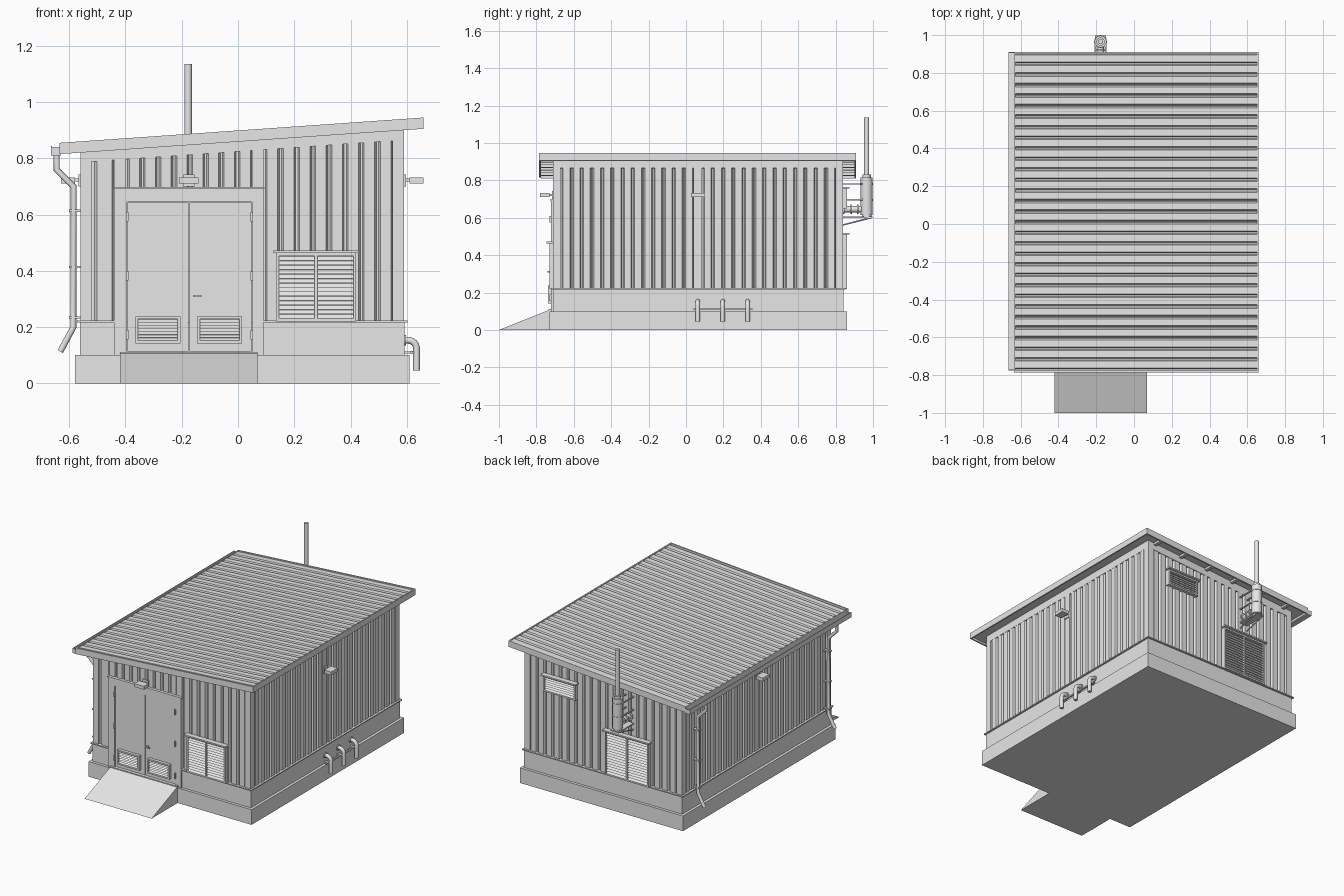
import bpy, bmesh, math
from mathutils import Vector

cube = bpy.data.objects.get("Cube")
if cube:
    bpy.data.objects.remove(cube, do_unlink=True)

GREY = 0.8
mat = bpy.data.materials.new("light_grey")
mat.use_nodes = True
mat.diffuse_color = (GREY, GREY, GREY, 1)
mat.node_tree.nodes["Principled BSDF"].inputs["Base Color"].default_value = (GREY, GREY, GREY, 1)

# Wall planes
LEFT, RIGHT, FRONT, BACK = -0.56, 0.59, -0.71, 0.84
POST, PITCH, DEPTH = 0.04, 0.0555, 0.014


def roof(x):
    return 0.855 + 0.0695 * (x + 0.635)


def below_roof(drop):
    return lambda x: roof(x) - drop


def add_object(name, mesh):
    mesh.materials.clear()
    mesh.materials.append(mat)
    obj = bpy.data.objects.new(name, mesh)
    bpy.context.collection.objects.link(obj)
    return obj


def boxes(name, items):
    """Boxes (x0, x1, y0, y1, z0, z1); y may be (bottom, top), z may depend on x."""
    bm = bmesh.new()
    for x0, x1, y0, y1, z0, z1 in items:
        v = []
        for k, z in enumerate((z0, z1)):
            for x, y in ((x0, y0), (x1, y0), (x1, y1), (x0, y1)):
                v.append(bm.verts.new((x, y[k] if isinstance(y, tuple) else y,
                                       z(x) if callable(z) else z)))
        bm.faces.new(v[:4])
        bm.faces.new(v[4:])
        for i in range(4):
            j = (i + 1) % 4
            bm.faces.new((v[i], v[j], v[j + 4], v[i + 4]))
    bmesh.ops.recalc_face_normals(bm, faces=bm.faces)
    mesh = bpy.data.meshes.new(name)
    bm.to_mesh(mesh)
    bm.free()
    return add_object(name, mesh)


def sheet(name, u0, u1, place, outward):
    """Trapezoid corrugated sheet; place(u, depth, end) gives the point."""
    count = max(1, round((u1 - u0) / PITCH))
    p = (u1 - u0) / count
    profile = []
    for i in range(count):
        profile += [(u0 + p * (i + f), d) for f, d in
                    ((0, DEPTH), (0.13, DEPTH), (0.24, 0), (0.89, 0))]
    profile.append((u1, DEPTH))
    bm = bmesh.new()
    rows = [[bm.verts.new(place(u, d, e)) for e in (0, 1)] for u, d in profile]
    for a, b in zip(rows, rows[1:]):
        bm.faces.new((a[0], b[0], b[1], a[1]))
    bm.normal_update()
    if sum(f.normal.dot(Vector(outward)) for f in bm.faces) < 0:
        bmesh.ops.reverse_faces(bm, faces=bm.faces)
    mesh = bpy.data.meshes.new(name)
    bm.to_mesh(mesh)
    bm.free()
    return add_object(name, mesh)


def tube(name, points, r):
    curve = bpy.data.curves.new(name, "CURVE")
    curve.dimensions = "3D"
    curve.bevel_depth = r
    curve.bevel_resolution = 4
    curve.use_fill_caps = True
    spline = curve.splines.new("POLY")
    spline.points.add(len(points) - 1)
    for sp, co in zip(spline.points, points):
        sp.co = (*co, 1)
    temp = bpy.data.objects.new(name + "_path", curve)
    bpy.context.collection.objects.link(temp)
    bpy.context.view_layer.update()
    mesh = bpy.data.meshes.new_from_object(temp.evaluated_get(bpy.context.evaluated_depsgraph_get()))
    bpy.data.objects.remove(temp, do_unlink=True)
    mesh.shade_smooth()
    mesh.set_sharp_from_angle(angle=math.radians(40))
    return add_object(name, mesh)


def louvre(name, x0, x1, z0, z1, cols, n, y, s, hood):
    """Framed slats on a wall at y, facing s along y."""
    def out(d):
        return y + s * d
    rim = 0.01
    parts = [(x0, x1, out(-0.01), out(0.002), z0, z1)]
    parts += [(x0, x1, out(0), out(0.02), z, z + rim) for z in (z0, z1 - rim)]
    w = (x1 - x0 - rim) / cols
    parts += [(x0 + w * i, x0 + w * i + rim, out(0), out(0.02), z0, z1) for i in range(cols + 1)]
    p = (z1 - z0 - 2 * rim) / n
    for c in range(cols):
        for i in range(n):
            z = z0 + rim + p * i
            parts.append((x0 + w * c + rim, x0 + w * (c + 1), (out(0.015), out(0.002)),
                          (out(0.019), out(0.006)), z, z + p * 0.9))
    if hood:
        parts.append((x0 - 0.01, x1 + 0.01, out(0), out(0.035), z1, z1 + 0.009))
    boxes(name, parts)


# Foundation, ramp and plinth
boxes("foundation", [(-0.58, 0.61, -0.73, 0.86, 0, 0.1)])
boxes("entry_ramp", [(-0.42, 0.07, (-1, -0.735), -0.70, 0, 0.106),
                     (-0.42, 0.07, -0.735, -0.70, 0.1, 0.112)])
boxes("plinth", [(LEFT - 0.002, RIGHT + 0.002, FRONT - 0.002, BACK + 0.002, 0.1, 0.216)])
boxes("plinth_flashing", [(LEFT - 0.012, -0.42, FRONT - 0.012, BACK + 0.012, 0.216, 0.223),
                          (0.07, RIGHT + 0.012, FRONT - 0.012, BACK + 0.012, 0.216, 0.223),
                          (-0.42, 0.07, 0, BACK + 0.012, 0.216, 0.223)])

# Wall core with flush posts and top bands
c = DEPTH + 0.003
boxes("wall_core", [(LEFT + c, RIGHT - c, FRONT + c, BACK - c, 0.2, below_roof(0.025))])
trim = []
for x0, x1 in ((LEFT, LEFT + POST), (RIGHT - POST, RIGHT)):
    for y0, y1 in ((FRONT, FRONT + POST), (BACK - POST, BACK)):
        trim.append((x0, x1, y0, y1, 0.2, below_roof(0.025)))
for y0, y1 in ((FRONT, FRONT + 0.02), (BACK - 0.02, BACK)):
    trim.append((LEFT, RIGHT, y0, y1, below_roof(0.075), below_roof(0.025)))
for x0, x1 in ((LEFT, LEFT + 0.02), (RIGHT - 0.02, RIGHT)):
    trim.append((x0, x1, FRONT, BACK, below_roof(0.075), below_roof(0.025)))
    trim.append((x0, x1, 0.04, 0.085, 0.2, below_roof(0.025)))
for x0 in (-0.44, 0.05):
    trim.append((x0, x0 + POST, FRONT, FRONT + 0.02, 0.2, below_roof(0.025)))
boxes("wall_trim", trim)

# Corrugated cladding
for name, y, s, spans in (
        ("front", FRONT, -1, ((-0.52, -0.44, 0.22), (-0.4, 0.05, 0.69), (0.09, 0.55, 0.22))),
        ("back", BACK, 1, ((-0.52, 0.55, 0.22),))):
    for x0, x1, z0 in spans:
        sheet(name + "_cladding", x0, x1, lambda u, d, e: (
            u, y - s * (d + 0.001), roof(u) - 0.07 if e else z0), (0, s, 0))
for name, x, s in (("left", LEFT, -1), ("right", RIGHT, 1)):
    for y0, y1 in ((FRONT + POST, 0.04), (0.085, BACK - POST)):
        sheet(name + "_cladding", y0, y1, lambda u, d, e: (
            x - s * (d + 0.001), u, roof(x) - 0.07 if e else 0.22), (s, 0, 0))

# Roof sheet, deck, fascia and purlins
sheet("roof_sheet", -0.775, 0.90, lambda u, d, e: (
    (x := 0.652 if e else -0.63), u, roof(x) - 0.004 - d), (0, 0, 1))
boxes("roof_deck", [(-0.63, 0.655, -0.78, 0.905, below_roof(0.026), below_roof(0.02))])
low, high = below_roof(0.04), below_roof(0)
boxes("fascia", [(-0.635, 0.66, -0.785, -0.775, low, high), (-0.635, 0.66, 0.90, 0.91, low, high),
                 (-0.635, -0.628, -0.785, 0.91, low, high), (0.652, 0.66, -0.785, 0.91, low, high)])
boxes("purlins", [(x, x + 0.02, -0.775, 0.90, low, below_roof(0.024))
                  for x in [-0.5 + 0.205 * i for i in range(6)]])

# Double door with frame, hinges, handle and vents
yd = FRONT - 0.012
boxes("door_frame", [(-0.44, -0.395, yd, FRONT + 0.02, 0.1, 0.695),
                     (0.05, 0.09, yd, FRONT + 0.02, 0.1, 0.695),
                     (-0.395, 0.05, yd, FRONT + 0.02, 0.645, 0.695),
                     (-0.445, 0.095, yd - 0.006, FRONT, 0.692, 0.698)])
boxes("door_leaves", [(-0.393, -0.1755, yd + 0.004, FRONT + 0.02, 0.114, 0.643),
                      (-0.1725, 0.048, yd + 0.004, FRONT + 0.02, 0.114, 0.643)])
boxes("door_hinges", [(x, x + 0.008, yd - 0.008, yd + 0.005, z, z + 0.035)
                      for x in (-0.398, 0.045) for z in (0.155, 0.365, 0.575)])
boxes("door_handle", [(-0.16, -0.13, yd - 0.018, yd - 0.01, 0.307, 0.314),
                      (-0.16, -0.152, yd - 0.012, yd + 0.005, 0.307, 0.314)])
for x0 in (-0.365, -0.145):
    louvre("door_vent", x0, x0 + 0.16, 0.142, 0.238, 1, 7, yd + 0.004, -1, False)

# Wall louvres
louvre("front_louvre", 0.135, 0.42, 0.22, 0.463, 2, 14, FRONT, -1, True)
louvre("back_louvre", -0.33, -0.01, 0.22, 0.51, 2, 16, BACK, 1, True)
louvre("back_high_vent", 0.205, 0.44, 0.65, 0.755, 1, 6, BACK, 1, True)

# Wall lamps: backplate, arm and head
for name, px, py, dx, dy in (("front_lamp", -0.175, FRONT, 0, -1),
                             ("right_lamp", RIGHT, 0.063, 1, 0), ("left_lamp", LEFT, 0.063, -1, 0)):
    parts = []
    for d, out_half, side, z0, z1 in ((0.003, 0.004, 0.02, 0.7, 0.742),
                                      (0.02, 0.02, 0.008, 0.717, 0.728),
                                      (0.045, 0.025, 0.035, 0.71, 0.732)):
        hx, hy = (out_half, side) if dx else (side, out_half)
        cx, cy = px + dx * d, py + dy * d
        parts.append((cx - hx, cx + hx, cy - hy, cy + hy, z0, z1))
    boxes(name, parts)

# Gutter and downpipes on the low side
boxes("gutter", [(-0.665, -0.63, -0.775, 0.91, 0.81, 0.815), (-0.665, -0.661, -0.775, 0.91, 0.81, 0.843),
                 (-0.665, -0.632, -0.775, -0.77, 0.81, 0.84), (-0.665, -0.632, 0.905, 0.91, 0.81, 0.84)])
for y in (-0.65, 0.71):
    tube("downpipe", [(-0.645, y, 0.815), (-0.645, y, 0.76), (-0.585, y, 0.70),
                      (-0.585, y, 0.20), (-0.632, y, 0.113)], 0.011)
    boxes("downpipe_clips", [(-0.6, LEFT, y - 0.014, y + 0.014, z, z + 0.008)
                             for z in (0.23, 0.41, 0.61)])

# Gooseneck vent pipes with a support rail on the right
bend = [(0.605 + 0.03 * math.sin(a), 0.123 + 0.03 * math.cos(a))
        for a in [math.pi / 2 * i / 6 for i in range(7)]]
for y in (0.063, 0.197, 0.33):
    tube("gooseneck_pipe", [(0.58, y, 0.153)] + [(x, y, z) for x, z in bend] + [(0.635, y, 0.045)], 0.012)
    tube("pipe_collar", [(RIGHT, y, 0.153), (0.598, y, 0.153)], 0.018)
    boxes("pipe_bracket", [(RIGHT, 0.625, y - 0.008, y + 0.008, 0.106, 0.114)])
boxes("pipe_rail", [(0.612, 0.622, 0.04, 0.355, 0.106, 0.115)])

# Exhaust: silencer, stack, elbow and supports
xe, ye = -0.177, 0.966
for name, z0, z1, r in (("silencer", 0.615, 0.815, 0.032), ("silencer_base", 0.605, 0.62, 0.026),
                        ("silencer_cap", 0.81, 0.83, 0.022), ("silencer_band_low", 0.69, 0.7, 0.0345),
                        ("silencer_band_high", 0.775, 0.785, 0.0345), ("stack", 0.82, 1.135, 0.0135)):
    tube(name, [(xe, ye, z0), (xe, ye, z1)], r)
tube("exhaust_elbow", [(xe, BACK - 0.02, 0.645), (xe, ye, 0.645)], 0.017)
for y in (BACK, 0.88, 0.915):
    tube("exhaust_flange", [(xe, y, 0.645), (xe, y + 0.008, 0.645)], 0.026)
boxes("silencer_supports", [(xe - 0.03, xe + 0.03, BACK, 0.998, 0.598, 0.606)] +
      [(xe + d - 0.004, xe + d + 0.004, BACK, ye, z, z + 0.007)
       for d in (-0.028, 0.028) for z in (0.692, 0.777)])
for d in (-0.026, 0.026):
    tube("silencer_brace", [(xe + d, BACK, 0.562), (xe + d, 0.99, 0.6)], 0.004)
